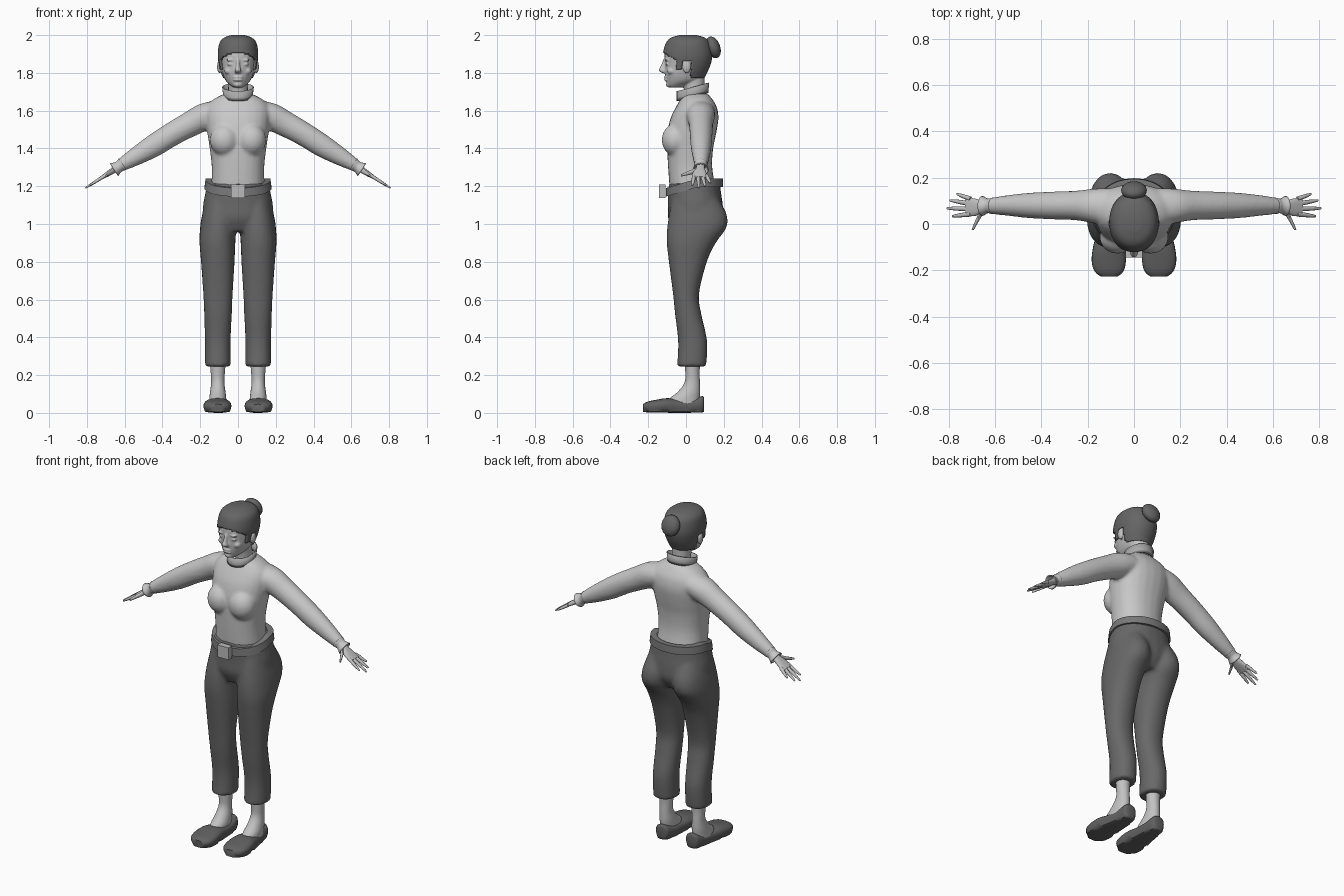
import bpy, bmesh, math
from mathutils import Vector, Matrix

if "Cube" in bpy.data.objects:
    bpy.data.objects.remove(bpy.data.objects["Cube"])

X, Y, Z = Vector((1, 0, 0)), Vector((0, 1, 0)), Vector((0, 0, 1))
SIDES = {"left": 1, "right": -1}


def material(name, grey):
    mat = bpy.data.materials.new(name)
    mat.use_nodes = True
    colour = (grey, grey, grey, 1)
    mat.diffuse_color = colour
    mat.node_tree.nodes["Principled BSDF"].inputs["Base Color"].default_value = colour
    return mat


SKIN = material("skin grey", 0.54)
SHIRT = material("shirt light grey", 0.58)
TROUSERS = material("trouser dark grey", 0.14)
BELT = material("belt grey", 0.19)
BUCKLE = material("buckle grey", 0.5)
HAIR = material("hair dark grey", 0.13)
SHOE = material("shoe dark grey", 0.12)
COLLAR = material("collar mid grey", 0.4)


def smooth_rings(rings, steps):
    """Interpolate control rings with a Catmull-Rom spline."""
    result = []
    last = len(rings) - 1
    for i in range(last):
        four = [rings[max(0, min(last, i + k))] for k in (-1, 0, 1, 2)]
        for j in range(steps):
            t = j / steps
            result.append([
                b + t * (c - a + t * (2 * a - 5 * b + 4 * c - d + t * (3 * (b - c) + d - a))) / 2
                for a, b, c, d in zip(*four)])
    return result + [rings[-1]]


def loft(bm, rings, axis=Z, across=X, side=1, sides=24, steps=4, power=1, capped=True):
    """Skin elliptical rings (x, y, z, radius across, other radius); side mirrors in x."""
    other = axis.cross(across).normalized()

    def spread(value):
        return math.copysign(abs(value) ** power, value)

    loops = []
    for x, y, z, ra, rb in smooth_rings(rings, steps):
        loop = []
        for k in range(sides):
            a = math.tau * k / sides
            p = Vector((x, y, z)) + across * ra * spread(math.cos(a)) + other * rb * spread(math.sin(a))
            loop.append(bm.verts.new((p.x * side, p.y, p.z)))
        loops.append(loop)
    for low, high in zip(loops, loops[1:]):
        for k in range(sides):
            n = (k + 1) % sides
            bm.faces.new((low[k], low[n], high[n], high[k]))
    if capped:
        bm.faces.new(loops[0])
        bm.faces.new(loops[-1])


def ellipsoid(bm, centre, radii, tilt=0):
    place = Matrix.Translation(centre) @ Matrix.Rotation(tilt, 4, "X") @ Matrix.Diagonal((*radii, 1))
    bmesh.ops.create_uvsphere(bm, u_segments=20, v_segments=12, radius=1, matrix=place)


def finish(name, bm, mats, voxel=0, relax=4, thickness=0):
    bmesh.ops.recalc_face_normals(bm, faces=bm.faces)
    mesh = bpy.data.meshes.new(name)
    bm.to_mesh(mesh)
    bm.free()
    for mat in mats:
        mesh.materials.append(mat)
    obj = bpy.data.objects.new(name, mesh)
    bpy.context.collection.objects.link(obj)
    bpy.ops.object.select_all(action="DESELECT")
    obj.select_set(True)
    bpy.context.view_layer.objects.active = obj
    bpy.ops.object.shade_smooth_by_angle(angle=math.radians(50))
    if voxel:
        # Fuse overlapping volumes into one soft skin
        fuse = obj.modifiers.new("fuse", "REMESH")
        fuse.mode, fuse.voxel_size, fuse.use_smooth_shade = "VOXEL", voxel, True
        soften = obj.modifiers.new("soften", "SMOOTH")
        soften.factor, soften.iterations = 0.5, relax
    if thickness:
        obj.modifiers.new("thickness", "SOLIDIFY").thickness = thickness
    return obj


# Trousers: hips and two legs
bm = bmesh.new()
loft(bm, [(0, .045, .96, .11, .11), (0, .05, 1.03, .18, .145), (0, .05, 1.1, .185, .145),
          (0, .045, 1.17, .172, .14), (0, .045, 1.215, .165, .135)], power=0.9)
for s in SIDES.values():
    loft(bm, [(.107, .03, .245, .068, .077), (.107, .035, .38, .068, .077), (.106, .012, .52, .073, .07),
              (.106, 0, .63, .078, .069), (.107, .01, .8, .089, .101), (.109, .028, .9, .095, .13),
              (.105, .057, .98, .096, .157), (.1, .063, 1.05, .09, .153), (.09, .05, 1.13, .08, .125)],
         side=s, power=0.92)
finish("trousers", bm, [TROUSERS], voxel=0.011)

# Belt dips toward the front
bm = bmesh.new()
loft(bm, [(0, .045, 1.195, .16, .14), (0, .045, 1.195, .178, .152), (0, .045, 1.24, .172, .15),
          (0, .045, 1.24, .135, .12)], steps=1, sides=48, capped=False, power=0.95)
for v in bm.verts:
    v.co.z -= 0.3 * max(0, 0.06 - v.co.y)
finish("belt", bm, [BELT])

bm = bmesh.new()
bmesh.ops.create_cube(bm, size=1, matrix=Matrix.Translation((0, -.126, 1.173)) @ Matrix.Diagonal((.072, .036, .072, 1)))
finish("belt_buckle", bm, [BUCKLE])

# Shirt: torso, bust and sleeves
ARM = Vector((.84, 0, -.54)).normalized()
bm = bmesh.new()
loft(bm, [(0, .035, 1.19, .142, .122), (0, .022, 1.3, .139, .117), (0, .022, 1.4, .15, .122),
          (0, .03, 1.48, .162, .13), (0, .045, 1.56, .17, .127), (0, .055, 1.62, .165, .108),
          (0, .055, 1.66, .13, .085), (0, .05, 1.69, .072, .065)], power=0.88)
for s in SIDES.values():
    ellipsoid(bm, (.072 * s, -.055, 1.445), (.078, .074, .085))
    loft(bm, [(.1, .075, 1.592, .08, .07), (.17, .078, 1.57, .075, .074), (.25, .08, 1.53, .064, .068),
              (.35, .08, 1.475, .06, .063), (.45, .08, 1.412, .055, .06), (.55, .08, 1.352, .044, .047),
              (.625, .078, 1.308, .034, .033)], ARM, Y, s)
finish("shirt", bm, [SHIRT], voxel=0.01)

# Standing collar with a darker seam, raised at the back
bm = bmesh.new()
loft(bm, [(0, .035, 1.672, .072, .078), (0, .035, 1.685, .073, .078), (0, .037, 1.725, .078, .08)],
     sides=32, steps=1, capped=False)
for f in bm.faces:
    f.material_index = int(f.calc_center_median().z < 1.682)
for v in bm.verts:
    v.co.z += 0.28 * (v.co.y - 0.035)
finish("collar", bm, [COLLAR, BELT], thickness=0.006)

# Head, neck and face
HEAD = [(0, -.055, 1.722, .025, .03), (0, -.045, 1.735, .042, .054), (0, -.015, 1.76, .066, .09),
        (0, -.005, 1.8, .083, .106), (0, .005, 1.85, .093, .117), (0, .008, 1.9, .097, .121),
        (0, .01, 1.95, .088, .106), (0, .01, 1.978, .064, .08), (0, .01, 1.992, .025, .035)]
bm = bmesh.new()
loft(bm, HEAD, power=0.95)
loft(bm, [(0, .05, 1.62, .06, .06), (0, .045, 1.7, .052, .054), (0, .035, 1.8, .055, .065)])
loft(bm, [(0, -.106, 1.875, .009, .012), (0, -.118, 1.835, .011, .017),
          (0, -.121, 1.812, .018, .024), (0, -.11, 1.798, .014, .012)], sides=16)
for height in (1.763, 1.777):
    ellipsoid(bm, (0, -.103, height), (.028, .014, .007))
ellipsoid(bm, (0, -.088, 1.738), (.025, .019, .015))
for s in SIDES.values():
    ellipsoid(bm, (.098 * s, .004, 1.832), (.013, .022, .034))
    ellipsoid(bm, (.038 * s, -.1, 1.846), (.018, .009, .008))
    ellipsoid(bm, (.038 * s, -.103, 1.868), (.026, .009, .006))
    ellipsoid(bm, (.05 * s, -.075, 1.81), (.022, .025, .02))
finish("head", bm, [SKIN], voxel=0.005, relax=2)


# Hair cap, trimmed along the hairline
def hairline(y):
    if y < -0.05:
        return 1.865 - 0.6 * (y + 0.05)
    if y < -0.018:
        return 1.815
    return 1.86 if y < 0.028 else 1.775


bm = bmesh.new()
loft(bm, [(x, y, z + .008 * (z > 1.94), a + .01, b + .01) for x, y, z, a, b in HEAD],
     sides=72, steps=8, power=0.95)
trimmed = [f for f in bm.faces if f.calc_center_median().z < hairline(f.calc_center_median().y)]
bmesh.ops.delete(bm, geom=trimmed, context="FACES")
finish("hair", bm, [HAIR], thickness=0.012)

bm = bmesh.new()
ellipsoid(bm, (0, .145, 1.935), (.056, .036, .06), 0.35)
finish("hair_bun", bm, [HAIR])

for label, s in SIDES.items():
    # Flared shirt cuff
    bm = bmesh.new()
    loft(bm, [(.612, .078, 1.316, .036, .036), (.632, .078, 1.303, .031, .03), (.655, .078, 1.288, .043, .04)],
         ARM, Y, s, steps=3, capped=False)
    finish(label + "_cuff", bm, [SHIRT], thickness=0.005)

    # Hand: palm, four fingers and thumb
    bm = bmesh.new()
    loft(bm, [(.61, .078, 1.317, .022, .02), (.65, .076, 1.291, .024, .017), (.685, .072, 1.268, .037, .014),
              (.725, .075, 1.243, .041, .009)], ARM, Y, s, power=0.85)
    fingers = [(.108, .765, .129), (.087, .795, .102), (.065, .808, .068), (.043, .785, .034)]
    for base, tip_x, tip_y in fingers:
        start = Vector((.705, base, 1.256))
        tip = Vector((tip_x, tip_y, 1.256 - .643 * (tip_x - .705)))
        joint = start.lerp(tip, 0.6)
        loft(bm, [(*start, .011, .01), (*joint, .009, .008), (*tip, .005, .004)], ARM, Y, s, sides=10)
    loft(bm, [(.65, .065, 1.288, .012, .016), (.675, .02, 1.272, .009, .012), (.698, -.027, 1.257, .005, .006)],
         -Y, X, s, sides=10)
    finish(label + "_hand", bm, [SKIN])

    # Ankle and instep
    bm = bmesh.new()
    loft(bm, [(.107, -.015, .035, .046, .085), (.107, -.008, .075, .045, .08), (.107, .015, .11, .041, .06),
              (.107, .033, .16, .035, .041), (.107, .034, .22, .038, .038), (.107, .034, .3, .045, .045)], side=s)
    finish(label + "_ankle", bm, [SKIN])

    # Slip-on shoe with a flat sole
    bm = bmesh.new()
    loft(bm, [(.1, .096, .05, .02, .028), (.1, .085, .047, .04, .042), (.1, .03, .038, .05, .036),
              (.104, -.04, .036, .058, .036), (.108, -.1, .04, .069, .038), (.109, -.16, .036, .074, .033),
              (.108, -.205, .033, .062, .026), (.107, -.228, .03, .035, .016)], -Y, X, s, power=0.8)
    for v in bm.verts:
        v.co.z = max(v.co.z, 0.0)
        if v.co.z < 0.018:
            v.co.z *= 0.4
    finish(label + "_shoe", bm, [SHOE])
